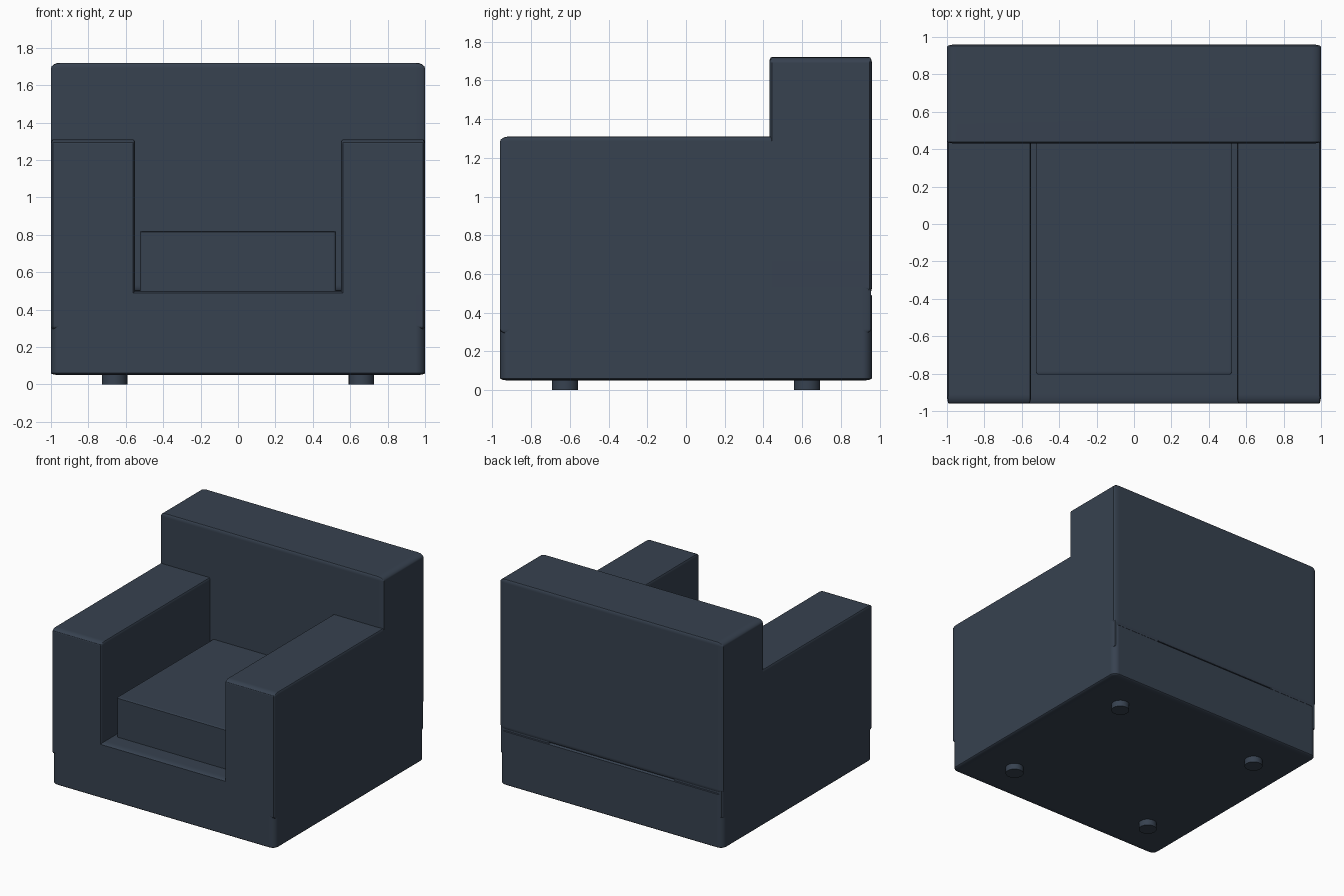
import bpy
import bmesh
from mathutils import Vector

cube = bpy.data.objects.get("Cube")
if cube:
    bpy.data.objects.remove(cube, do_unlink=True)

# Slate blue upholstery, used on every part
COLOUR = (0.038, 0.054, 0.08, 1.0)
slate = bpy.data.materials.new("slate_blue")
slate.use_nodes = True
slate.diffuse_color = COLOUR
bsdf = slate.node_tree.nodes["Principled BSDF"]
bsdf.inputs["Base Color"].default_value = COLOUR
bsdf.inputs["Roughness"].default_value = 0.8


def finish(name, bm, location):
    mesh = bpy.data.meshes.new(name)
    bm.to_mesh(mesh)
    bm.free()
    mesh.materials.append(slate)
    obj = bpy.data.objects.new(name, mesh)
    obj.location = location
    bpy.context.collection.objects.link(obj)
    bpy.ops.object.select_all(action="DESELECT")
    obj.select_set(True)
    bpy.context.view_layer.objects.active = obj
    bpy.ops.object.shade_smooth_by_angle()
    # Keeps the broad panels flat beside their rounded edges
    weighted = obj.modifiers.new("flat_panels", "WEIGHTED_NORMAL")
    weighted.keep_sharp = True
    return obj


def padded_block(name, low, high, rounding=0.025):
    """Rounded block whose edge rounding stretches with its size."""
    low, high = Vector(low), Vector(high)
    bm = bmesh.new()
    bmesh.ops.create_cube(bm, size=1)
    bmesh.ops.bevel(bm, geom=bm.edges[:], offset=rounding, segments=4,
                    profile=0.5, affect="EDGES")
    bmesh.ops.scale(bm, vec=high - low, verts=bm.verts)
    return finish(name, bm, (low + high) / 2)


def foot(name, x, y):
    bm = bmesh.new()
    bmesh.ops.create_cone(bm, cap_ends=True, segments=32, radius1=0.068,
                          radius2=0.068, depth=0.08)
    return finish(name, bm, (x, y, 0.04))


# Body
padded_block("base", (-1, -0.96, 0.05), (1, 0.96, 0.5))
padded_block("backrest", (-1, 0.43, 0.5), (1, 0.96, 1.72))
padded_block("seat_cushion", (-0.525, -0.805, 0.49), (0.525, 0.45, 0.82), 0.015)

# Arms and feet on both sides
for side, sign in (("left", 1), ("right", -1)):
    inner, outer = sorted((sign * 0.55, sign))
    padded_block(side + "_arm", (inner, -0.96, 0.29), (outer, 0.955, 1.31))
    foot("front_" + side + "_foot", sign * 0.66, -0.625)
    foot("back_" + side + "_foot", sign * 0.66, 0.625)
